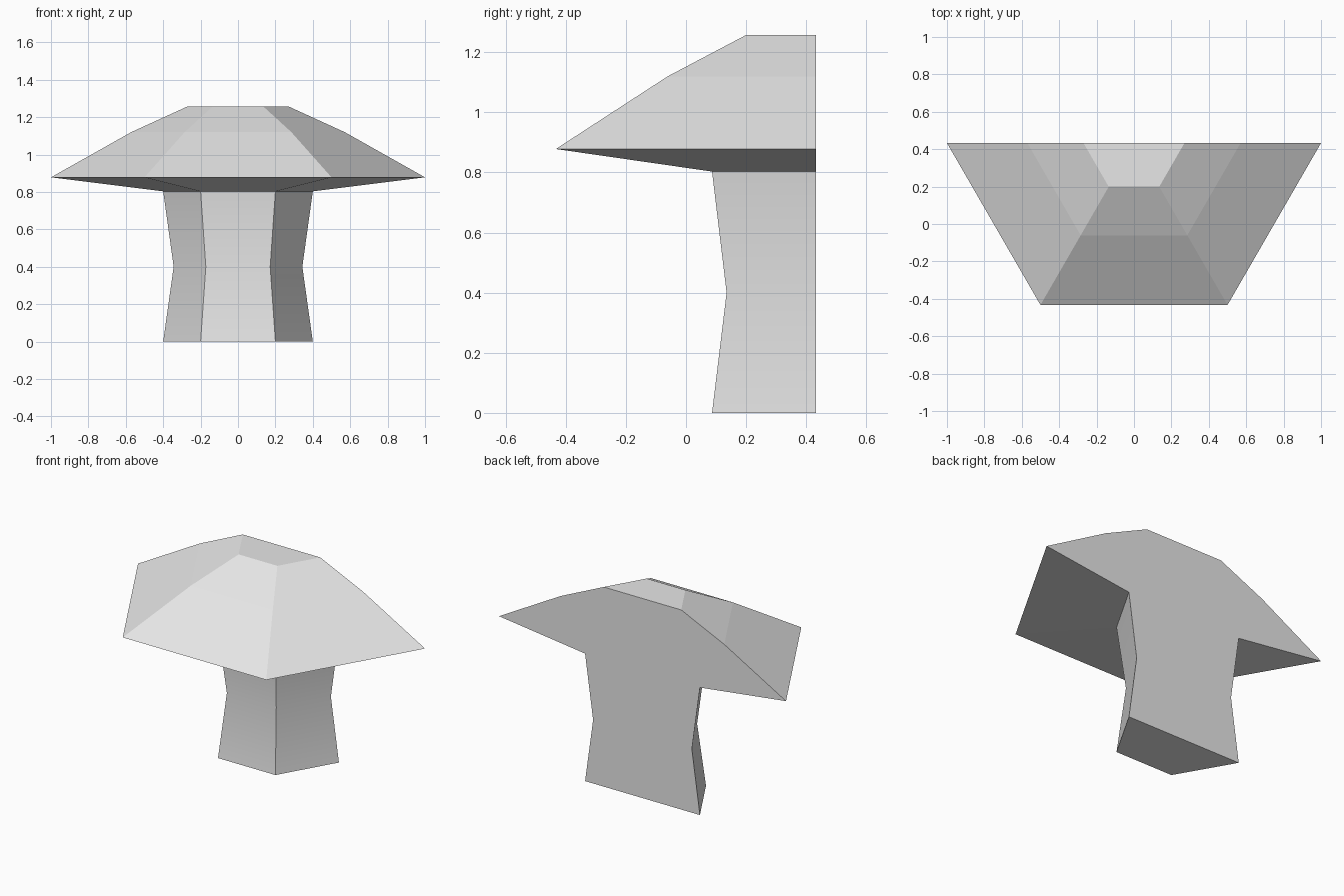
import bpy
import bmesh
import math

cube = bpy.data.objects.get("Cube")
if cube:
    bpy.data.objects.remove(cube, do_unlink=True)

BACK_Y = 0.433  # flat back plane, through the middle of the hexagon

grey = bpy.data.materials.new("plain grey")
grey.use_nodes = True
colour = (0.8, 0.8, 0.8, 1)
grey.diffuse_color = colour
grey.node_tree.nodes["Principled BSDF"].inputs["Base Color"].default_value = colour


def half_hexagon_solid(name, profile, cap_bottom, cap_top):
    """Sweep a (radius, height) profile round half a hexagon, closed at the back."""
    bm = bmesh.new()
    rings = []
    for radius, z in profile:
        angles = [math.pi + i * math.pi / 3 for i in range(4)]
        rings.append([bm.verts.new((radius * math.cos(a),
                                    BACK_Y + radius * math.sin(a), z))
                      for a in angles])
    for low, high in zip(rings, rings[1:]):
        for i in range(3):
            bm.faces.new((low[i], low[i + 1], high[i + 1], high[i]))
        # flat back strip
        bm.faces.new((low[3], low[0], high[0], high[3]))
    if cap_bottom:
        bm.faces.new(rings[0][::-1])
    if cap_top:
        bm.faces.new(rings[-1])
    bm.normal_update()
    mesh = bpy.data.meshes.new(name)
    bm.to_mesh(mesh)
    bm.free()
    mesh.materials.append(grey)
    obj = bpy.data.objects.new(name, mesh)
    bpy.context.collection.objects.link(obj)
    return obj


# Waisted stem, softly shaded along its height
stem = half_hexagon_solid("stem", [(0.4, 0), (0.344, 0.4), (0.4, 0.803)], True, False)
bpy.ops.object.select_all(action="DESELECT")
stem.select_set(True)
bpy.context.view_layer.objects.active = stem
bpy.ops.object.shade_smooth_by_angle(angle=math.radians(30))

# Faceted cap with a sloping underside and a flat top
half_hexagon_solid("cap", [(0.4, 0.803), (1, 0.878), (0.57, 1.12), (0.27, 1.257)],
                   False, True)
